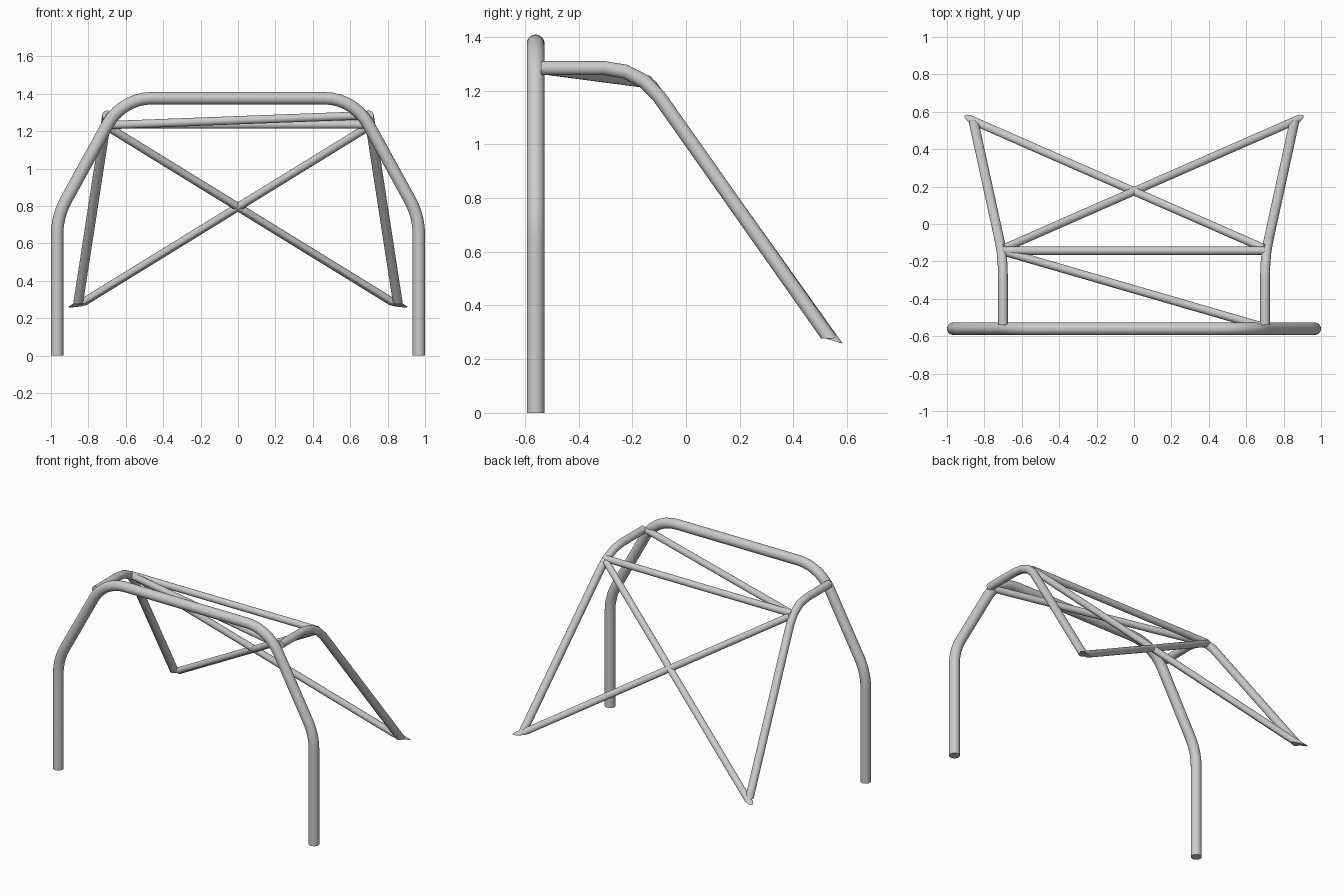
import bpy, bmesh, math
from mathutils import Vector

if "Cube" in bpy.data.objects:
    bpy.data.objects.remove(bpy.data.objects["Cube"])

SIDES = 24


def fillet(points, trims, segs):
    """Round the inner corners of a path with circular arcs."""
    pts = [Vector(p) for p in points]
    out = [pts[0]]
    for i in range(1, len(pts) - 1):
        p, t = pts[i], trims[i - 1]
        a = (pts[i - 1] - p).normalized()
        b = (pts[i + 1] - p).normalized()
        half = a.angle(b) / 2
        r = t * math.tan(half)
        c = p + (a + b).normalized() * (t / math.cos(half))
        u = (p + a * t - c).normalized()
        v = (p + b * t - c).normalized()
        out += [c + u.slerp(v, k / segs) * r for k in range(segs + 1)]
    return out + [pts[-1]]


def tube(name, path, radius, cut_start=None, cut_end=None):
    """Sweep a round tube with mitred bends and optional cut end planes."""
    pts = [Vector(p) for p in path]
    dirs = [(b - a).normalized() for a, b in zip(pts, pts[1:])]
    normals = [Vector(cut_start) if cut_start else dirs[0]]
    normals += [(a + b).normalized() for a, b in zip(dirs, dirs[1:])]
    normals.append(Vector(cut_end) if cut_end else dirs[-1])
    u = dirs[0].orthogonal().normalized()
    v = dirs[0].cross(u)
    angles = [2 * math.pi * k / SIDES for k in range(SIDES)]
    ring = [pts[0] + (u * math.cos(t) + v * math.sin(t)) * radius for t in angles]
    bm = bmesh.new()
    rings = []
    for i, (p, n) in enumerate(zip(pts, normals)):
        d = dirs[max(i - 1, 0)]
        ring = [q + d * ((p - q).dot(n) / d.dot(n)) for q in ring]
        rings.append([bm.verts.new(q) for q in ring])
    for a, b in zip(rings, rings[1:]):
        for k in range(SIDES):
            m = (k + 1) % SIDES
            bm.faces.new((a[k], a[m], b[m], b[k]))
    bm.faces.new(rings[0])
    bm.faces.new(rings[-1])
    bmesh.ops.recalc_face_normals(bm, faces=bm.faces)
    mesh = bpy.data.meshes.new(name)
    bm.to_mesh(mesh)
    bm.free()
    obj = bpy.data.objects.new(name, mesh)
    bpy.context.collection.objects.link(obj)
    bpy.ops.object.select_all(action='DESELECT')
    obj.select_set(True)
    bpy.context.view_layer.objects.active = obj
    bpy.ops.object.shade_smooth_by_angle(angle=math.radians(35))
    return obj


# Main hoop
half = [(0.967, 0), (0.967, 0.745), (0.62, 1.376)]
hoop = [(x, -0.56, z) for x, z in half] + [(-x, -0.56, z) for x, z in reversed(half)]
tube("main_hoop", fillet(hoop, [0.1, 0.16, 0.16, 0.1], 7), 0.033)

for side, s in (("right", 1), ("left", -1)):
    # Rear stay, cut level at its foot
    stay = [(s * 0.7, -0.54, 1.284), (s * 0.7, -0.175, 1.284), (s * 0.855, 0.535, 0.277)]
    tube(side + "_rear_stay", fillet(stay, [0.13], 3), 0.026, cut_end=(0, 0, -1))
    # Crossing brace, from the stay bend to the opposite foot
    tube(side + "_cross_brace", [(s * 0.695, -0.13, 1.222), (-s * 0.855, 0.55, 0.268)],
         0.022, cut_end=(0, -0.3, -1))

# Bar between the stays
tube("rear_crossbar", [(-0.7, -0.143, 1.235), (0.7, -0.143, 1.235)], 0.022)
# Diagonal from left stay to the hoop
tube("roof_diagonal", [(-0.695, -0.148, 1.232), (0.675, -0.545, 1.284)], 0.022)
